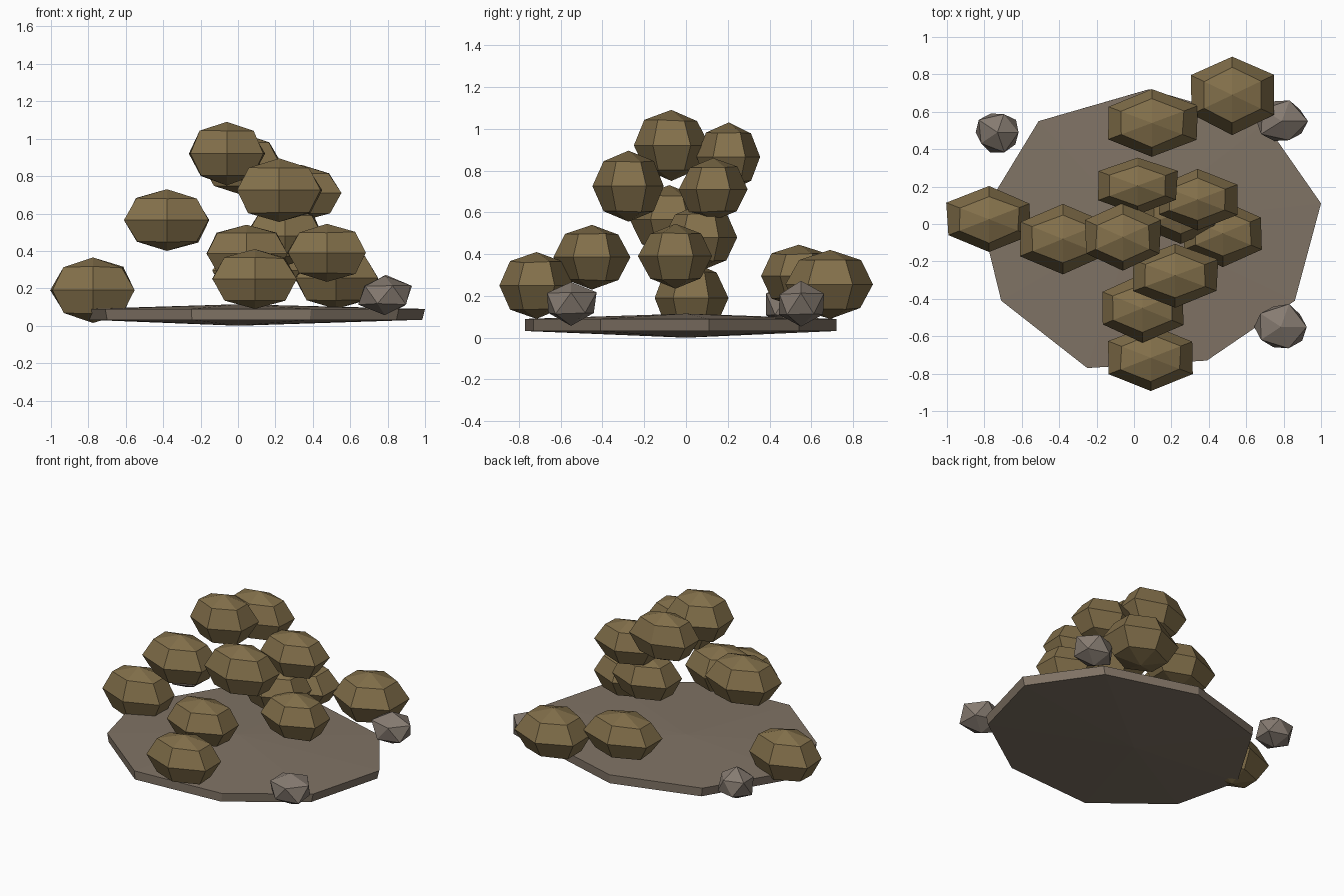
import bpy, bmesh, math, random
from mathutils import Vector

if "Cube" in bpy.data.objects:
    bpy.data.objects.remove(bpy.data.objects["Cube"])

random.seed(4)


def material(name, rgb):
    m = bpy.data.materials.new(name)
    lin = [((c / 255 + 0.055) / 1.055) ** 2.4 for c in rgb]
    m.diffuse_color = (*lin, 1)
    m.use_nodes = True
    m.node_tree.nodes["Principled BSDF"].inputs["Base Color"].default_value = m.diffuse_color
    return m


BROWN = material("brown rock", (130, 111, 74))
GREY = material("grey stone", (134, 123, 113))
SLAB = material("slab grey brown", (128, 115, 101))


def finish(bm, name, mat):
    bmesh.ops.recalc_face_normals(bm, faces=bm.faces)
    mesh = bpy.data.meshes.new(name)
    bm.to_mesh(mesh)
    bm.free()
    mesh.materials.append(mat)
    ob = bpy.data.objects.new(name, mesh)
    bpy.context.collection.objects.link(ob)
    return ob


def boulder(name, x, y, z, hx, hy, hz):
    """Six-sided, four-ring faceted ball with corners facing front and back."""
    bm = bmesh.new()
    rings = []
    for lat in (-45, 0, 45):
        r, h = math.cos(math.radians(lat)), math.sin(math.radians(lat))
        ring = []
        for i in range(6):
            a = math.radians(30 + 60 * i)
            k = random.uniform(0.96, 1.03)
            ring.append(bm.verts.new((x + k * r * math.cos(a) * hx / 0.866,
                                      y + k * r * math.sin(a) * hy,
                                      z + k * h * hz)))
        rings.append(ring)
    low, high = bm.verts.new((x, y, z - hz)), bm.verts.new((x, y, z + hz))
    for i in range(6):
        j = (i + 1) % 6
        for a, b in zip(rings, rings[1:]):
            bm.faces.new((a[i], a[j], b[j], b[i]))
        bm.faces.new((low, rings[0][j], rings[0][i]))
        bm.faces.new((high, rings[2][i], rings[2][j]))
    finish(bm, name, BROWN)


def stone(name, x, y, z, hx, hy, hz):
    """Slightly irregular twenty-sided stone."""
    bm = bmesh.new()
    bmesh.ops.create_icosphere(bm, subdivisions=1, radius=1)
    for v in bm.verts:
        k = random.uniform(0.92, 1.08)
        v.co = Vector((x + v.co.x * hx * k, y + v.co.y * hy * k, z + v.co.z * hz * k))
    finish(bm, name, GREY)


# Base slab: nine-sided, gently domed above and below
outline = [(1.0, .11), (.70, .54), (.08, .72), (-.51, .55), (-.82, .04),
           (-.71, -.41), (-.25, -.77), (.39, -.73), (.86, -.41)]
bm = bmesh.new()
top = [bm.verts.new((x, y, .09)) for x, y in outline]
bot = [bm.verts.new((x * .985, y, .032)) for x, y in outline]
top_mid, bot_mid = bm.verts.new((0, 0, .115)), bm.verts.new((0, 0, 0))
for i in range(9):
    j = (i + 1) % 9
    bm.faces.new((bot[i], bot[j], top[j], top[i]))
    bm.faces.new((top[i], top[j], top_mid))
    bm.faces.new((bot[j], bot[i], bot_mid))
finish(bm, "base_slab", SLAB)

# Piled and scattered boulders: centre, half sizes
boulders = [
    (-.06, -.07, .92, .20, .18, .17),    # peak
    (.02, .205, .865, .21, .155, .165),  # behind peak
    (.22, -.275, .725, .23, .17, .17),   # front of pile
    (-.38, -.08, .565, .23, .185, .165), # left of pile
    (.34, .13, .71, .21, .16, .15),      # right of pile
    (.25, .07, .48, .21, .18, .16),      # heart of pile
    (.475, -.05, .39, .21, .175, .155),  # lower right
    (.045, -.45, .385, .22, .18, .155),  # lower front
    (.09, -.715, .25, .225, .175, .16),  # front foot
    (.095, .54, .295, .24, .18, .15),    # back foot
    (.525, .69, .255, .22, .21, .165),   # back right foot
    (-.775, .025, .19, .225, .175, .175), # left foot
]
for n, b in enumerate(boulders, 1):
    boulder(f"boulder_{n}", *b)

# Small grey stones round the rim
for n, s in enumerate([(-.73, .49, .16, .13, .12, .11),
                       (.785, -.55, .165, .15, .135, .11),
                       (.79, .55, .16, .145, .125, .11)], 1):
    stone(f"small_stone_{n}", *s)
